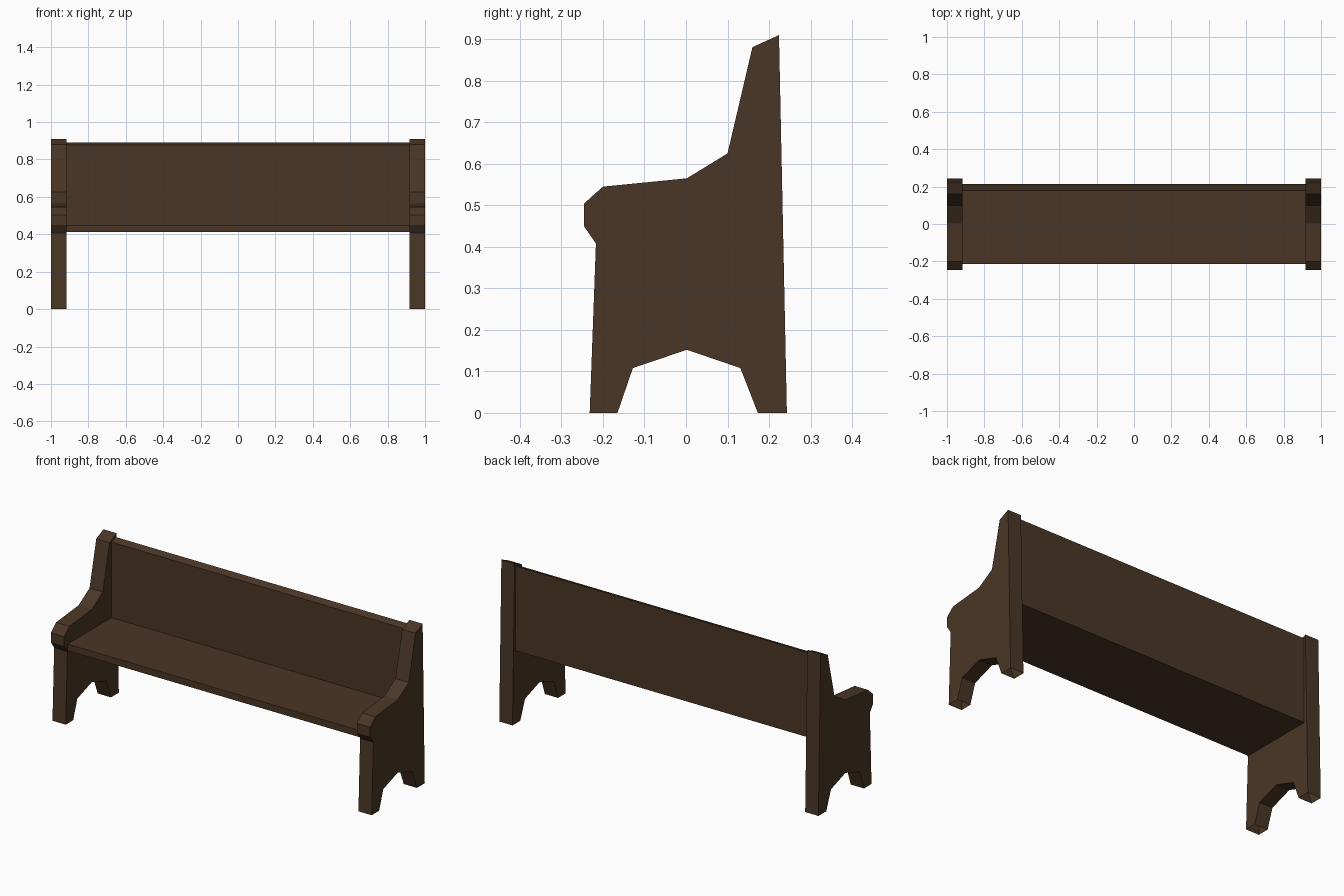
import bpy, bmesh

if "Cube" in bpy.data.objects:
    bpy.data.objects.remove(bpy.data.objects["Cube"])

wood = bpy.data.materials.new("dark_brown_wood")
wood.diffuse_color = (0.068, 0.037, 0.019, 1)
wood.use_nodes = True
wood.node_tree.nodes["Principled BSDF"].inputs["Base Color"].default_value = wood.diffuse_color


def extrude_profile(name, profile, x0, x1, open_feet=False):
    """Extrude a (y, z) outline from x0 to x1."""
    bm = bmesh.new()
    face = bm.faces.new([bm.verts.new((x0, y, z)) for y, z in profile])
    ext = bmesh.ops.extrude_face_region(bm, geom=[face])
    moved = [v for v in ext["geom"] if isinstance(v, bmesh.types.BMVert)]
    bmesh.ops.translate(bm, verts=moved, vec=(x1 - x0, 0, 0))
    bmesh.ops.recalc_face_normals(bm, faces=bm.faces)
    if open_feet:
        soles = [f for f in bm.faces if all(v.co.z < 0.001 for v in f.verts)]
        bmesh.ops.delete(bm, geom=soles, context='FACES_ONLY')
    mesh = bpy.data.meshes.new(name)
    bm.to_mesh(mesh)
    bm.free()
    mesh.materials.append(wood)
    obj = bpy.data.objects.new(name, mesh)
    bpy.context.collection.objects.link(obj)
    return obj


# Bench end: arched foot cutout, armrest and tall back post in one outline
end_profile = [
    (-0.232, 0), (-0.165, 0), (-0.128, 0.108), (0.002, 0.152),
    (0.131, 0.108), (0.173, 0), (0.243, 0), (0.224, 0.91),
    (0.16, 0.881), (0.10, 0.625), (0.002, 0.565), (-0.20, 0.545),
    (-0.246, 0.504), (-0.246, 0.45), (-0.217, 0.408),
]
for side, sign in (("left", -1), ("right", 1)):
    extrude_profile(side + "_bench_end", end_profile,
                    sign * 0.917, sign * 1.0, open_feet=True)

# Seat board and backrest share one L-shaped outline
seat_profile = [
    (-0.215, 0.412), (0.215, 0.412), (0.215, 0.892),
    (0.177, 0.878), (0.177, 0.45), (-0.215, 0.45),
]
extrude_profile("seat_and_backrest", seat_profile, -0.917, 0.917)
